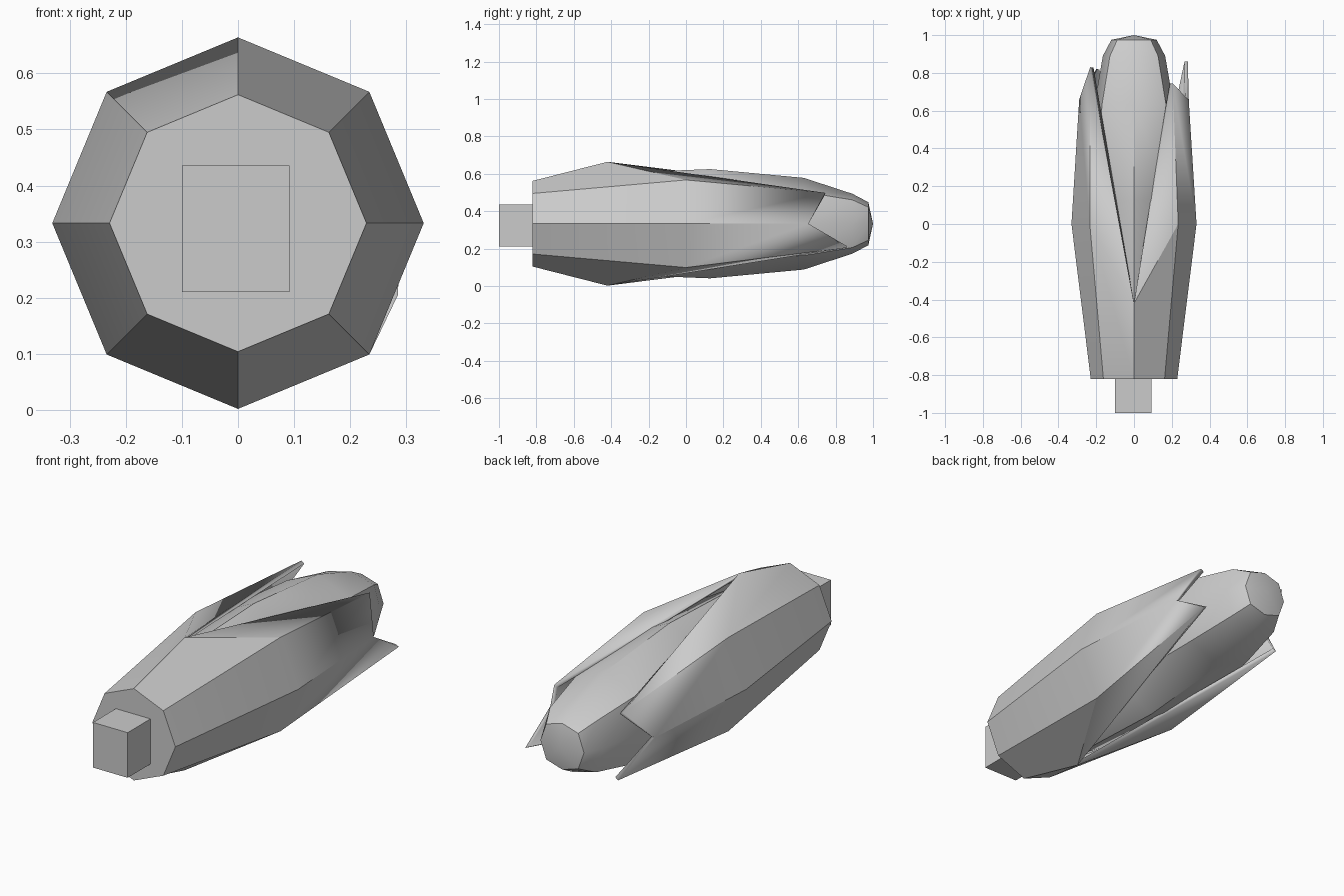
import bpy, math

if "Cube" in bpy.data.objects:
    bpy.data.objects.remove(bpy.data.objects["Cube"])

CZ = 0.333  # height of the long axis


def make(name, verts, faces, angle):
    me = bpy.data.meshes.new(name)
    me.from_pydata([(x, y, z + CZ) for x, y, z in verts], [], faces)
    ob = bpy.data.objects.new(name, me)
    bpy.context.collection.objects.link(ob)
    bpy.ops.object.select_all(action='DESELECT')
    ob.select_set(True)
    bpy.context.view_layer.objects.active = ob
    bpy.ops.object.mode_set(mode='EDIT')
    bpy.ops.mesh.select_all(action='SELECT')
    bpy.ops.mesh.normals_make_consistent(inside=False)
    bpy.ops.object.mode_set(mode='OBJECT')
    bpy.ops.object.shade_smooth_by_angle(angle=math.radians(angle))
    return ob


def polar(i, r, y):
    a = math.radians(45 * i)
    return (r * math.cos(a), y, r * math.sin(a))


# Husk: eight columns, split at top and bottom into two leaves with notched ends
tips = {0: (0.29, 0.655, 0), 1: (0.205, 0.745, 0.165),
        3: (-0.232, 0.83, 0.175), 4: (-0.29, 0.66, 0),
        5: (-0.2, 0.82, -0.175), 7: (0.285, 0.86, -0.128)}
verts = [polar(i, 0.229, -0.82) for i in range(8)]
verts += [polar(i, 0.331, -0.42 if i in (2, 6) else 0) for i in range(8)]
tip_id = {}
for i, p in tips.items():
    tip_id[i] = len(verts)
    verts.append(p)
faces = [list(range(8))]
for i in range(8):
    j = (i + 1) % 8
    faces.append([i, j, 8 + j, 8 + i])
    faces.append([8 + i, 8 + j] + [tip_id[k] for k in (j, i) if k in tip_id])
husk = make("husk", verts, faces, 20)
sol = husk.modifiers.new("thickness", 'SOLIDIFY')
sol.thickness = 0.02
sol.offset = -1

# Cob: rings of (y, side radius, diagonal radius, top radius)
rings = [(-0.80, 0.19, 0.19, 0.19), (-0.42, 0.24, 0.24, 0.27),
         (0.13, 0.26, 0.28, 0.292), (0.63, 0.21, 0.24, 0.245),
         (0.89, 0.165, 0.18, 0.16), (0.975, 0.12, 0.125, 0.115)]
verts = []
for y, s, d, t in rings:
    verts += [polar(i, (s, d, t, d)[i % 4], y) for i in range(8)]
verts.append((0, 1.0, 0))
last = 8 * (len(rings) - 1)
faces = [list(range(8))]
for k in range(len(rings) - 1):
    for i in range(8):
        a, b = 8 * k + i, 8 * k + (i + 1) % 8
        faces.append([a, b, b + 8, a + 8])
faces += [[last + i, last + (i + 1) % 8, last + 8] for i in range(8)]
make("cob", verts, faces, 46)

# Stem: square stub at the front
bpy.ops.mesh.primitive_cube_add(size=1, location=(-0.004, -0.9, 0.323))
stem = bpy.context.object
stem.name = "stem"
stem.scale = (0.191, 0.2, 0.225)
